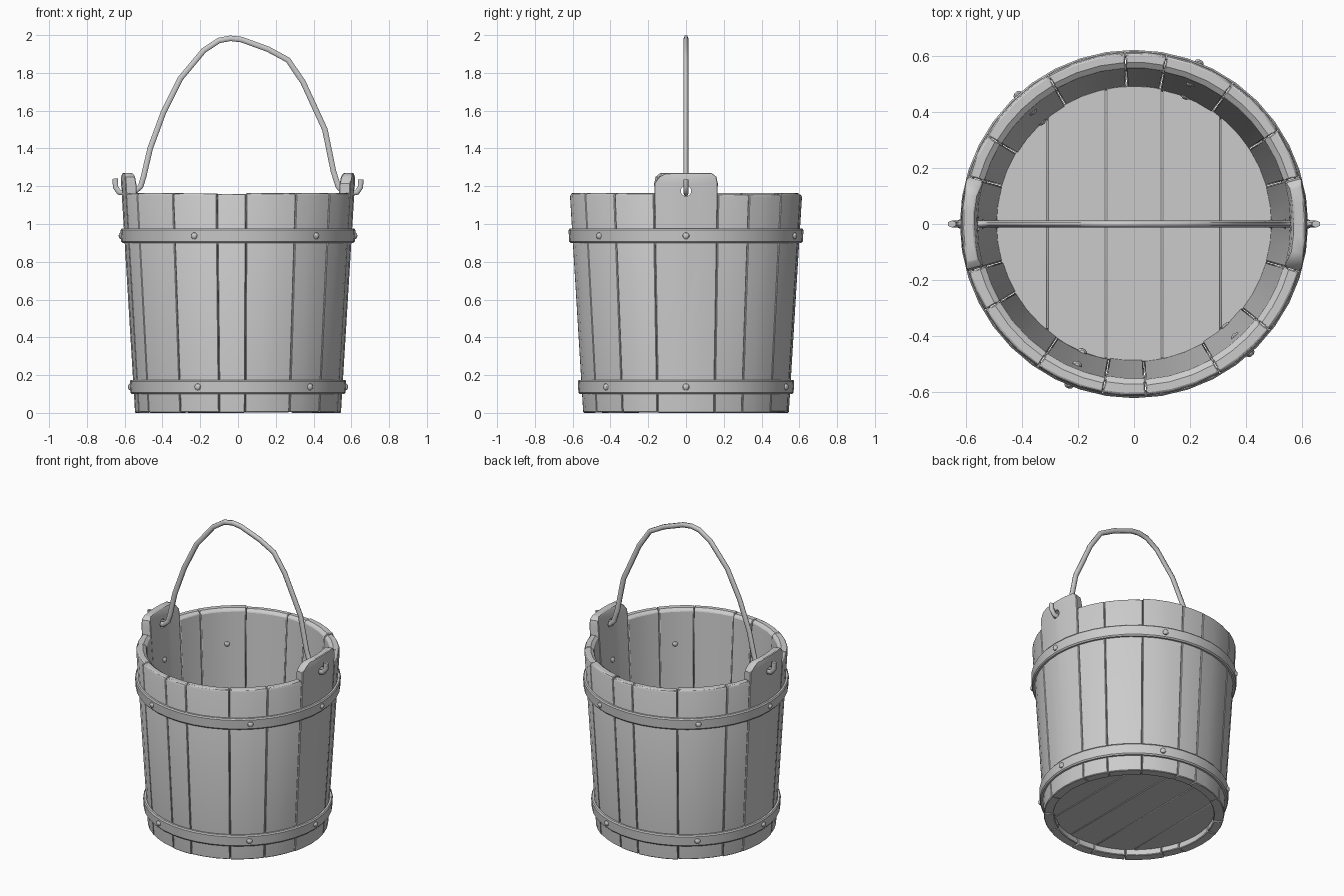
import bpy, bmesh, math, random
from mathutils import Matrix, Vector

if "Cube" in bpy.data.objects:
    bpy.data.objects.remove(bpy.data.objects["Cube"])

random.seed(4)
R0, SLOPE, THICK = 0.545, 0.061, 0.06      # outer radius at z=0, taper, wall


def radius(z):
    return R0 + SLOPE * z


def finish(name, bm, bevel=0.0):
    bmesh.ops.recalc_face_normals(bm, faces=bm.faces)
    me = bpy.data.meshes.new(name)
    bm.to_mesh(me)
    bm.free()
    ob = bpy.data.objects.new(name, me)
    bpy.context.collection.objects.link(ob)
    if bevel:
        m = ob.modifiers.new("bevel", 'BEVEL')
        m.width, m.segments, m.limit_method = bevel, 1, 'ANGLE'
        m.angle_limit = math.radians(40)
    return ob


def stave(name, rows, thick):
    """rows: (z, start deg, end deg, outer inset, inner inset)"""
    bm = bmesh.new()
    n = max(2, round((rows[0][2] - rows[0][1]) / 8))
    loops = []
    for z, a0, a1, oi, ii in rows:
        angs = [math.radians(a0 + (a1 - a0) * i / n) for i in range(n + 1)]
        ro, ri = radius(z) - oi, radius(z) - thick + ii
        pts = [(ro * math.cos(a), ro * math.sin(a), z) for a in angs]
        pts += [(ri * math.cos(a), ri * math.sin(a), z) for a in reversed(angs)]
        loops.append([bm.verts.new(p) for p in pts])
    k = 2 * n + 2
    for lo, hi in zip(loops, loops[1:]):
        for i in range(k):
            j = (i + 1) % k
            bm.faces.new((lo[i], lo[j], hi[j], hi[i]))
    for lp in (loops[0], loops[-1]):
        for i in range(n):
            bm.faces.new((lp[i], lp[i + 1], lp[k - 2 - i], lp[k - 1 - i]))
    return finish(name, bm, 0.004)


# Cutter for the handle holes in both ears
bpy.ops.mesh.primitive_cylinder_add(vertices=12, radius=0.028, depth=2,
                                    location=(0, 0, 1.175), rotation=(0, math.pi / 2, 0))
cutter = bpy.context.object
cutter.name = "ear_hole_cutter"
cutter.hide_render = True

# Staves of uneven width; the two side ones rise into ears
seams = [-16, 16, 33, 55, 79, 93, 120, 149, 164, 196, 210, 236, 259.5, 274, 300, 322, 344]
for i, (a, b) in enumerate(zip(seams, seams[1:])):
    a, b = a + 0.12, b - 0.12
    if i in (0, 8):
        rows = [(0, a, b, 0, 0), (1.215, a, b, 0, 0),
                (1.25, a + 2.5, b - 0.7, 0.003, 0.003),
                (1.27, a + 6, b - 3, 0.01, 0.01)]
        ob = stave("ear_stave", rows, THICK)
        m = ob.modifiers.new("hole", 'BOOLEAN')
        m.object, m.operation, m.solver = cutter, 'DIFFERENCE', 'EXACT'
        bpy.ops.object.select_all(action='DESELECT')
        bpy.context.view_layer.objects.active = ob
        ob.select_set(True)
        for mod in ("bevel", "hole"):
            bpy.ops.object.modifier_apply(modifier=mod)
    else:
        top = 1.16 + random.uniform(-0.005, 0.005)
        rows = [(random.uniform(0, 0.006), a, b, 0, 0),
                (top - 0.015, a, b, 0, 0), (top, a, b, 0.008, 0.02)]
        stave("stave", rows, THICK + random.uniform(-0.004, 0.004))
bpy.data.objects.remove(cutter)

# Floor planks, cut from a disc along y
edges = [-0.49, -0.31, -0.1, 0.1, 0.31, 0.49]
for x0, x1 in zip(edges, edges[1:]):
    bm = bmesh.new()
    bmesh.ops.create_cone(bm, cap_ends=True, segments=48, radius1=0.491,
                          radius2=0.495, depth=0.055,
                          matrix=Matrix.Translation((0, 0, 0.068)))
    for x, s in ((x0 + 0.001, -1), (x1 - 0.001, 1)):
        if abs(x) > 0.45:
            continue
        geom = bm.verts[:] + bm.edges[:] + bm.faces[:]
        bmesh.ops.bisect_plane(bm, geom=geom, plane_co=(x, 0, 0),
                               plane_no=(s, 0, 0), clear_outer=True)
        bmesh.ops.holes_fill(bm, edges=[e for e in bm.edges if e.is_boundary])
    finish("floor_plank", bm, 0.003)

# Hoops with rivets showing on both sides of the wall
for label, z0, z1 in (("lower", 0.10, 0.175), ("upper", 0.90, 0.975)):
    prof = [(-0.004, z0), (0.012, z0), (0.018, z0 + 0.008),
            (0.018, z1 - 0.008), (0.012, z1), (-0.004, z1)]
    bm = bmesh.new()
    N = 40
    rings = []
    for i in range(N):
        t = math.tau * i / N
        rings.append([bm.verts.new(((radius(z) + d) * math.cos(t),
                                    (radius(z) + d) * math.sin(t), z)) for d, z in prof])
    for i in range(N):
        p, q = rings[i], rings[(i + 1) % N]
        for j in range(6):
            bm.faces.new((p[j], q[j], q[(j + 1) % 6], p[(j + 1) % 6]))
    finish(label + "_hoop", bm)

    bm = bmesh.new()
    zc = (z0 + z1) / 2
    for deg in (0, 68, 132, 180, 248, 312):
        for r in (radius(zc) + 0.017, radius(zc) - THICK):
            mat = (Matrix.Rotation(math.radians(deg), 4, 'Z')
                   @ Matrix.Translation((r, 0, zc)) @ Matrix.Diagonal((0.75, 1, 1, 1)))
            bmesh.ops.create_uvsphere(bm, u_segments=10, v_segments=6, radius=0.018, matrix=mat)
    finish(label + "_rivets", bm)

# Bent handle, hooked through the ears
path = [(-.65, 1.24), (-.648, 1.195), (-.63, 1.168), (-.59, 1.165), (-.545, 1.172),
        (-.515, 1.2), (-.5, 1.25), (-.465, 1.4), (-.395, 1.59), (-.305, 1.77), (-.18, 1.92),
        (-.1, 1.972), (-.04, 1.983), (.02, 1.976), (.16, 1.925), (.265, 1.868),
        (.345, 1.75), (.46, 1.5), (.505, 1.28), (.53, 1.2), (.555, 1.172),
        (.595, 1.162), (.63, 1.168), (.648, 1.195), (.65, 1.235)]
cu = bpy.data.curves.new("handle", 'CURVE')
cu.dimensions = '3D'
cu.bevel_depth, cu.bevel_resolution, cu.use_fill_caps = 0.017, 1, True
sp = cu.splines.new('POLY')
sp.points.add(len(path) - 1)
for p, (x, z) in zip(sp.points, path):
    p.co = (x, 0, z, 1)
handle = bpy.data.objects.new("handle", cu)
handle.scale.y = 0.75
bpy.context.collection.objects.link(handle)

# Smooth shading with sharp edges kept
bpy.ops.object.select_all(action='DESELECT')
for ob in bpy.context.scene.objects:
    if ob.type == 'MESH':
        ob.select_set(True)
        bpy.context.view_layer.objects.active = ob
bpy.ops.object.shade_smooth_by_angle(angle=math.radians(30))
